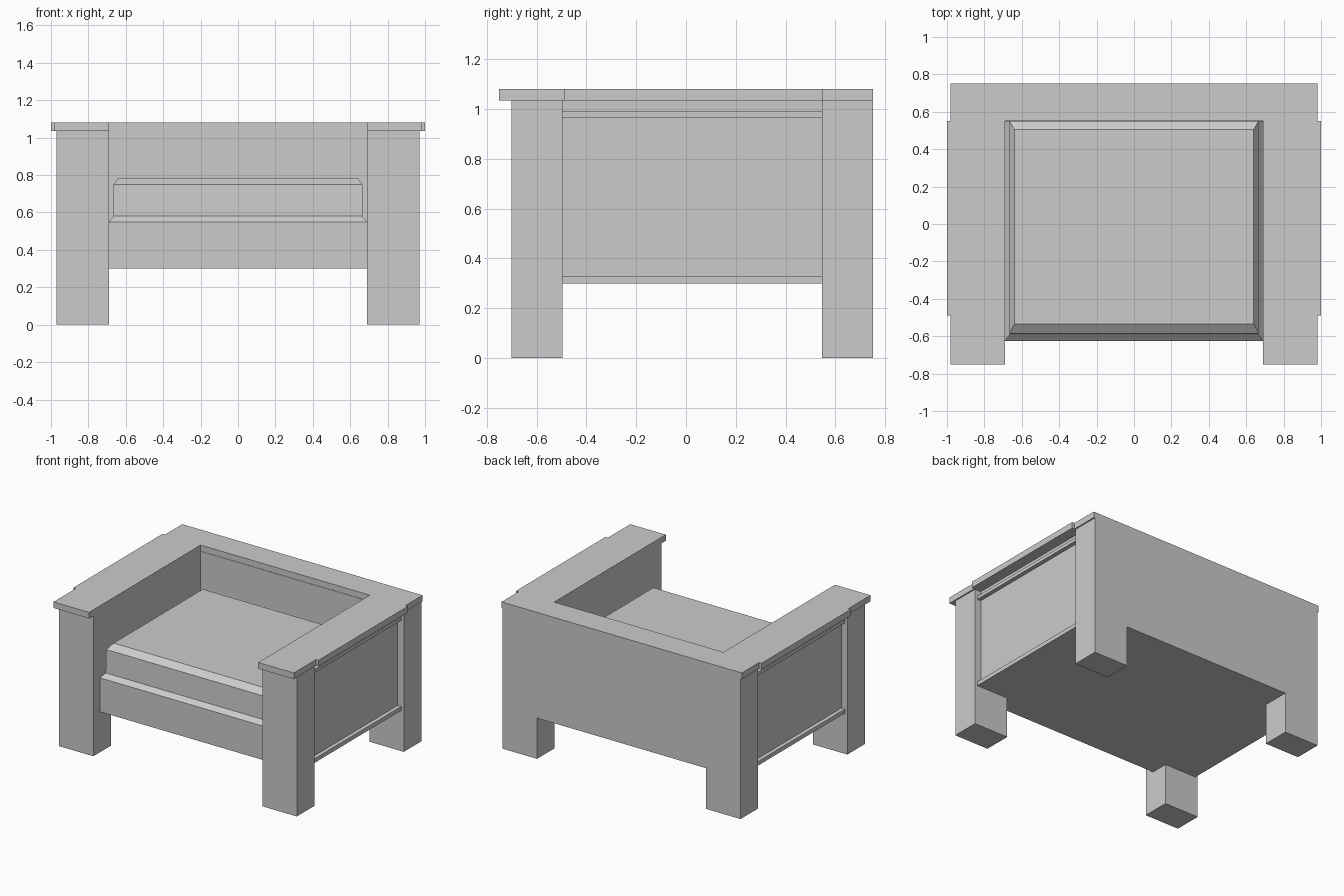
import bpy, bmesh

if "Cube" in bpy.data.objects:
    bpy.data.objects.remove(bpy.data.objects["Cube"])


def new_object(name, bm):
    bmesh.ops.recalc_face_normals(bm, faces=bm.faces[:])
    mesh = bpy.data.meshes.new(name)
    bm.to_mesh(mesh)
    bm.free()
    ob = bpy.data.objects.new(name, mesh)
    bpy.context.collection.objects.link(ob)
    return ob


def box(name, x0, x1, y0, y1, z0, z1):
    bm = bmesh.new()
    bmesh.ops.create_cube(bm, size=1)
    for v in bm.verts:
        v.co = (x1 if v.co.x > 0 else x0,
                y1 if v.co.y > 0 else y0,
                z1 if v.co.z > 0 else z0)
    return new_object(name, bm)


def side_box(name, x0, x1, *yz):
    """One box on each side of the chair."""
    box("right_" + name, x0, x1, *yz)
    box("left_" + name, -x1, -x0, *yz)


INNER, LEG_X, PANEL_X = 0.69, 0.97, 0.92
FRONT_Y, BACK_Y = -0.495, 0.547          # side panel ends
BASE_Z, RIM_Z, TOP_Z = 0.30, 1.035, 1.08

# Legs
side_box("front_leg", INNER, LEG_X, -0.70, FRONT_Y, 0, RIM_Z)
side_box("back_leg", INNER, LEG_X, BACK_Y, 0.75, 0, RIM_Z)

# Recessed arm panels with two trim strips each
side_box("arm_panel", INNER, PANEL_X, FRONT_Y, BACK_Y, BASE_Z, RIM_Z)
side_box("lower_trim", PANEL_X, 0.95, FRONT_Y, BACK_Y, BASE_Z, 0.33)
side_box("upper_trim", PANEL_X, 0.95, FRONT_Y, BACK_Y, 0.965, 0.99)

# Backrest and seat base
box("backrest", -INNER, INNER, BACK_Y, 0.75, BASE_Z, RIM_Z)
box("seat_base", -INNER, INNER, -0.625, BACK_Y, BASE_Z, 0.55)

# Flat U-shaped rim over arms and back, slightly wider along the panels
half = [(INNER, 0.55), (INNER, -0.75), (0.98, -0.75), (0.98, -0.49),
        (1.0, -0.49), (1.0, 0.55), (0.98, 0.55), (0.98, 0.75)]
outline = half + [(-x, y) for x, y in reversed(half)]
bm = bmesh.new()
face = bm.faces.new([bm.verts.new((x, y, RIM_Z)) for x, y in outline])
ext = bmesh.ops.extrude_face_region(bm, geom=[face])["geom"]
bmesh.ops.translate(bm, vec=(0, 0, TOP_Z - RIM_Z),
                    verts=[g for g in ext if isinstance(g, bmesh.types.BMVert)])
new_object("top_rim", bm)

# Cushion lofted through rectangles: half width, front y, back y, z
levels = [(0.69, -0.625, 0.55, 0.55), (0.665, -0.592, 0.55, 0.58),
          (0.665, -0.585, 0.55, 0.75), (0.64, -0.535, 0.505, 0.785)]
bm = bmesh.new()
rings = [[bm.verts.new(p) for p in ((-w, f, z), (w, f, z), (w, b, z), (-w, b, z))]
         for w, f, b, z in levels]
for lo, hi in zip(rings, rings[1:]):
    for i in range(4):
        j = (i + 1) % 4
        bm.faces.new((lo[i], lo[j], hi[j], hi[i]))
bm.faces.new(rings[0][::-1])
bm.faces.new(rings[-1])
new_object("seat_cushion", bm)
